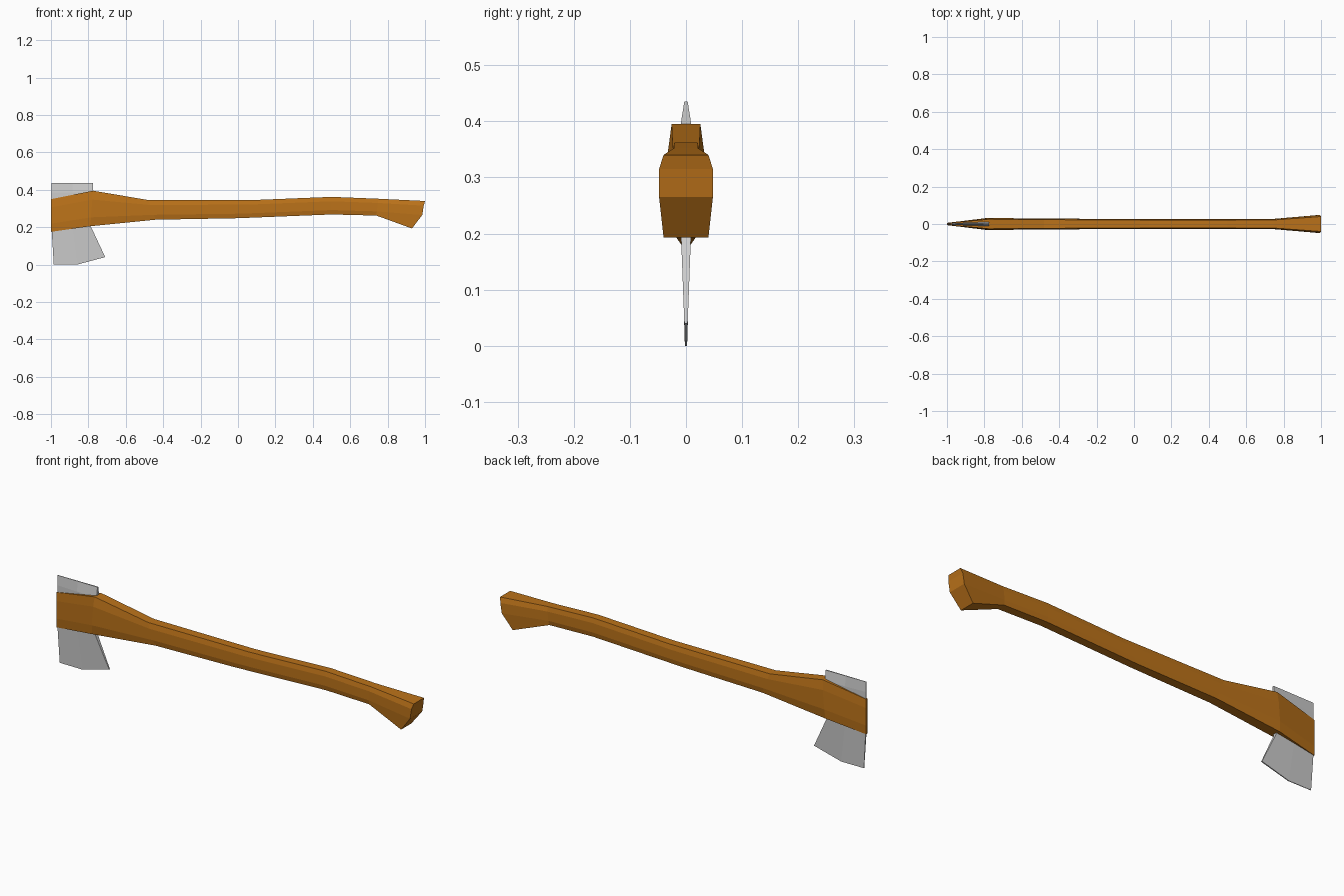
import bpy, bmesh

if "Cube" in bpy.data.objects:
    bpy.data.objects.remove(bpy.data.objects["Cube"])


def build(name, bm, color=None):
    bmesh.ops.recalc_face_normals(bm, faces=bm.faces)
    mesh = bpy.data.meshes.new(name)
    bm.to_mesh(mesh)
    bm.free()
    obj = bpy.data.objects.new(name, mesh)
    bpy.context.collection.objects.link(obj)
    if color:
        mat = bpy.data.materials.new(name + "_wood")
        mat.diffuse_color = color
        mat.use_nodes = True
        mat.node_tree.nodes["Principled BSDF"].inputs["Base Color"].default_value = mat.diffuse_color
        mesh.materials.append(mat)
    return obj


def mirrored_grid(rows):
    """Rows of (x, half_width, z); the sheet is mirrored in y and its rim closed."""
    bm = bmesh.new()
    sides = [[[bm.verts.new((x, s * h, z)) for x, h, z in row] for row in rows]
             for s in (-1, 1)]
    for g in sides:
        for a, b in zip(g, g[1:]):
            for j in range(len(a) - 1):
                bm.faces.new((a[j], a[j + 1], b[j + 1], b[j]))

    def rim(g):
        return (g[0] + [r[-1] for r in g[1:]] + g[-1][-2::-1]
                + [r[0] for r in g[-2:0:-1]])

    a, b = rim(sides[0]), rim(sides[1])
    for i in range(len(a)):
        k = (i + 1) % len(a)
        bm.faces.new((a[i], a[k], b[k], b[i]))
    return bm


# Handle: chamfered sections (x bottom, z bottom, x top, z top, half width)
stations = [
    (-1.00, 0.175, -1.00, 0.35, 0.006),
    (-0.79, 0.205, -0.775, 0.395, 0.032),
    (-0.44, 0.240, -0.48, 0.345, 0.029),
    (0.00, 0.248, 0.08, 0.345, 0.026),
    (0.50, 0.268, 0.50, 0.362, 0.026),
    (0.74, 0.262, 0.75, 0.352, 0.027),
]
sections = []
for xb, zb, xt, zt, w in stations:
    sections.append([(xb + (xt - xb) * t, w * f, zb + (zt - zb) * t)
                     for t, f in ((0, 0.8), (0.25, 1), (0.75, 1), (1, 0.8))])
# Flared butt of the handle
sections.append([(0.93, 0.040, 0.193), (0.985, 0.048, 0.265),
                 (0.993, 0.048, 0.315), (1.0, 0.040, 0.34)])
build("handle", mirrored_grid(sections), (0.5, 0.17, 0.01, 1))

# Axe head: one thin blade passing through the handle, top row to cutting edge
blade = [
    [(-0.997, 0.001, 0.435), (-0.885, 0.002, 0.435), (-0.775, 0.003, 0.435)],
    [(-0.997, 0.003, 0.385), (-0.885, 0.008, 0.385), (-0.775, 0.011, 0.385)],
    [(-0.997, 0.004, 0.20), (-0.885, 0.008, 0.20), (-0.785, 0.009, 0.20)],
    [(-0.985, 0.001, 0.0), (-0.86, 0.002, 0.0), (-0.71, 0.003, 0.04)],
]
build("axe_head", mirrored_grid(blade))
